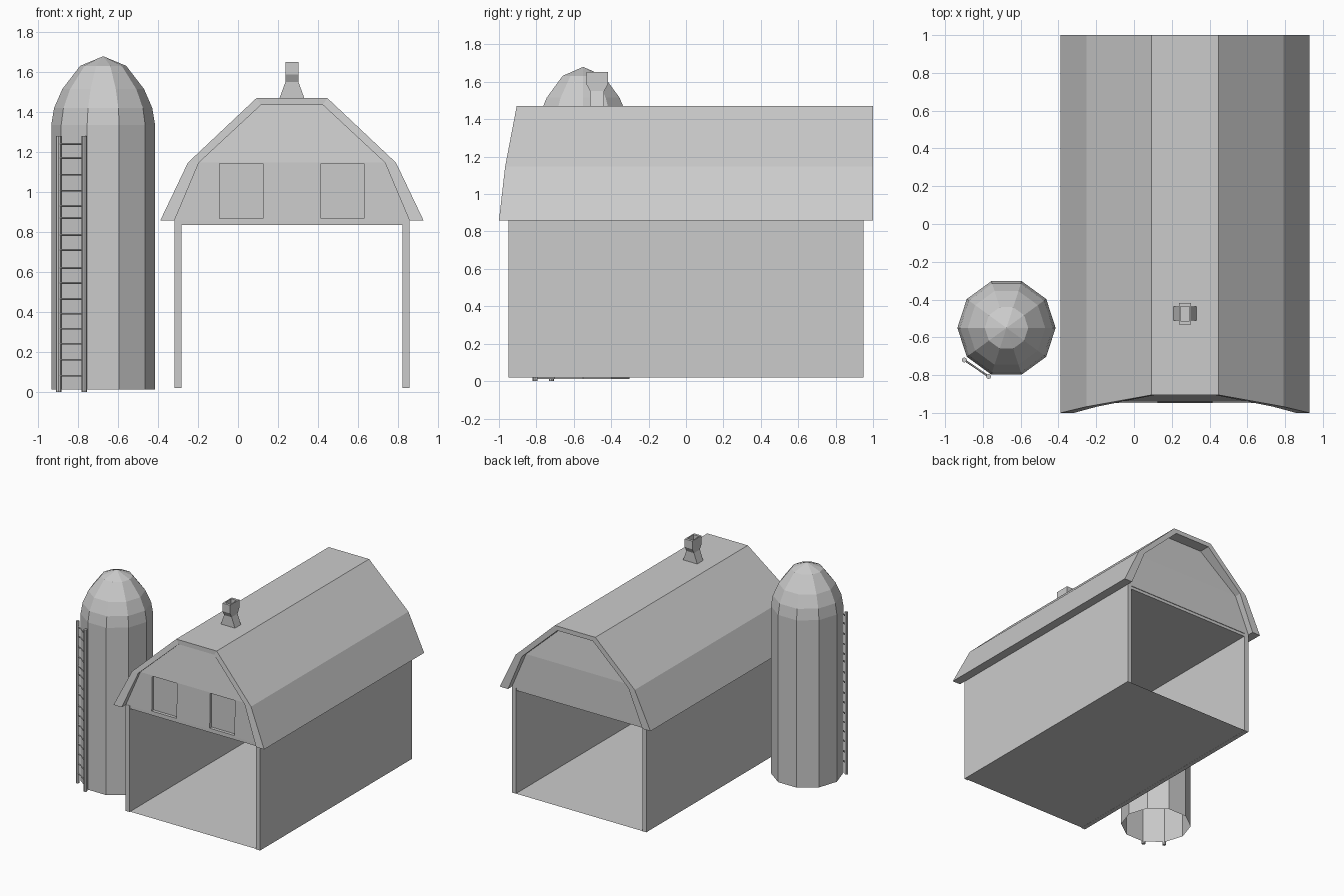
import bpy, bmesh, math
from mathutils import Vector

if "Cube" in bpy.data.objects:
    bpy.data.objects.remove(bpy.data.objects["Cube"])

CX = 0.27  # barn centre line


def make(name, verts, faces):
    me = bpy.data.meshes.new(name)
    me.from_pydata(verts, [], faces)
    bm = bmesh.new()
    bm.from_mesh(me)
    bmesh.ops.recalc_face_normals(bm, faces=bm.faces)
    bm.to_mesh(me)
    bm.free()
    ob = bpy.data.objects.new(name, me)
    bpy.context.collection.objects.link(ob)
    return ob


def box(name, x0, x1, y0, y1, z0, z1):
    v = [(x, y, z) for x in (x0, x1) for y in (y0, y1) for z in (z0, z1)]
    f = [(0, 1, 3, 2), (4, 6, 7, 5), (0, 4, 5, 1), (2, 3, 7, 6), (0, 2, 6, 4), (1, 5, 7, 3)]
    return make(name, v, f)


def rings(name, loops, cap_start=False, cap_end=False):
    """Bridge a list of equal-length vertex loops."""
    n = len(loops[0])
    v = [p for lp in loops for p in lp]
    f = [(k * n + i, k * n + (i + 1) % n, (k + 1) * n + (i + 1) % n, (k + 1) * n + i)
         for k in range(len(loops) - 1) for i in range(n)]
    if cap_start:
        f.append(tuple(range(n)))
    if cap_end:
        f.append(tuple(range(len(v) - n, len(v))))
    return make(name, v, f)


def rod(name, a, b, r, sides=6):
    a, b = Vector(a), Vector(b)
    q = (b - a).to_track_quat('Z', 'Y')
    circ = [q @ Vector((r * math.cos(t), r * math.sin(t), 0))
            for t in (i * math.tau / sides for i in range(sides))]
    return rings(name, [[a + c for c in circ], [b + c for c in circ]], True, True)


# barn walls, floor and loft floor
for s, side in ((-1, "left"), (1, "right")):
    xs = sorted((CX + s * 0.588, CX + s * 0.553))
    box(side + "_wall", *xs, -0.95, 0.95, 0.02, 0.86)
make("floor", [(CX - 0.553, -0.945, 0.021), (CX + 0.553, -0.945, 0.021),
               (CX + 0.553, 0.95, 0.021), (CX - 0.553, 0.95, 0.021)], [(0, 1, 2, 3)])
box("loft_floor", CX - 0.553, CX + 0.553, -0.945, 0.945, 0.835, 0.858)

# gambrel roof: half profile rows of (outer half width, outer z, inner half width, inner z, front y)
rows = [(0.659, 0.858, 0.588, 0.858, -1.0),
        (0.521, 1.147, 0.466, 1.147, -0.967),
        (0.177, 1.471, 0.155, 1.436, -0.905)]
arch = [(-1, r) for r in rows] + [(1, r) for r in reversed(rows)]
sections = []
for s, (ow, oz, iw, iz, fy) in arch:
    o, i = CX + s * ow, CX + s * iw
    sections.append([(o, fy, oz), (o, 1.0, oz), (i, 1.0, iz), (i, fy, iz)])
rings("roof", sections, True, True)

# loft body: gable ends lean inward above the roof break
levels = [(0.588, 0.858, -0.947, 0.95), (0.466, 1.147, -0.94, 0.947), (0.155, 1.436, -0.897, 0.91)]
loft = rings("loft_gables", [[(CX - w, f, z), (CX + w, f, z), (CX + w, b, z), (CX - w, b, z)]
                             for w, z, f, b in levels], True, True)

# recessed loft windows
for s, side in ((-1, "left"), (1, "right")):
    xs = sorted((CX + s * 0.145, CX + s * 0.362))
    cut = box(side + "_window_cutter", *xs, -1.1, -0.922, 0.868, 1.142)
    cut.hide_render = True
    cut.hide_viewport = True
    cut.display_type = 'WIRE'
    m = loft.modifiers.new(side + "_window", 'BOOLEAN')
    m.operation = 'DIFFERENCE'
    m.solver = 'EXACT'
    m.object = cut

# roof vent with flared hollow head: (z, half x, half y)
VY = -0.475
vent = [(1.465, 0.064, 0.037), (1.55, 0.033, 0.037), (1.588, 0.033, 0.058),
        (1.652, 0.033, 0.058), (1.652, 0.024, 0.038), (1.59, 0.024, 0.038)]
rings("roof_vent", [[(CX + a * hx, VY + b * hy, z) for a, b in ((-1, -1), (1, -1), (1, 1), (-1, 1))]
                    for z, hx, hy in vent], True, True)

# ten-sided silo, open at the bottom, with domed top
SX, SY = -0.675, -0.55
dome = [(0.26, 0.012), (0.26, 1.335), (0.246, 1.42), (0.205, 1.515), (0.115, 1.632), (0.0, 1.68)]
silo = rings("silo", [[(SX + r * math.cos(i * math.tau / 10), SY + r * math.sin(i * math.tau / 10), z)
                       for i in range(10)] for r, z in dome])
bm = bmesh.new()
bm.from_mesh(silo.data)
bmesh.ops.remove_doubles(bm, verts=bm.verts, dist=1e-5)
bm.to_mesh(silo.data)
bm.free()

# silo ladder
L, R = (-0.898, -0.72), (-0.77, -0.807)
rod("left_ladder_rail", (*L, 0.0), (*L, 1.28), 0.0135, 8)
rod("right_ladder_rail", (*R, 0.0), (*R, 1.28), 0.0135, 8)
for k, z in enumerate((0.08, 0.16, 0.24, 0.315, 0.39, 0.465, 0.545, 0.62, 0.71, 0.785,
                       0.87, 0.93, 1.007, 1.087, 1.17, 1.24)):
    rod("ladder_rung_%02d" % (k + 1), (*L, z), (*R, z), 0.005)
